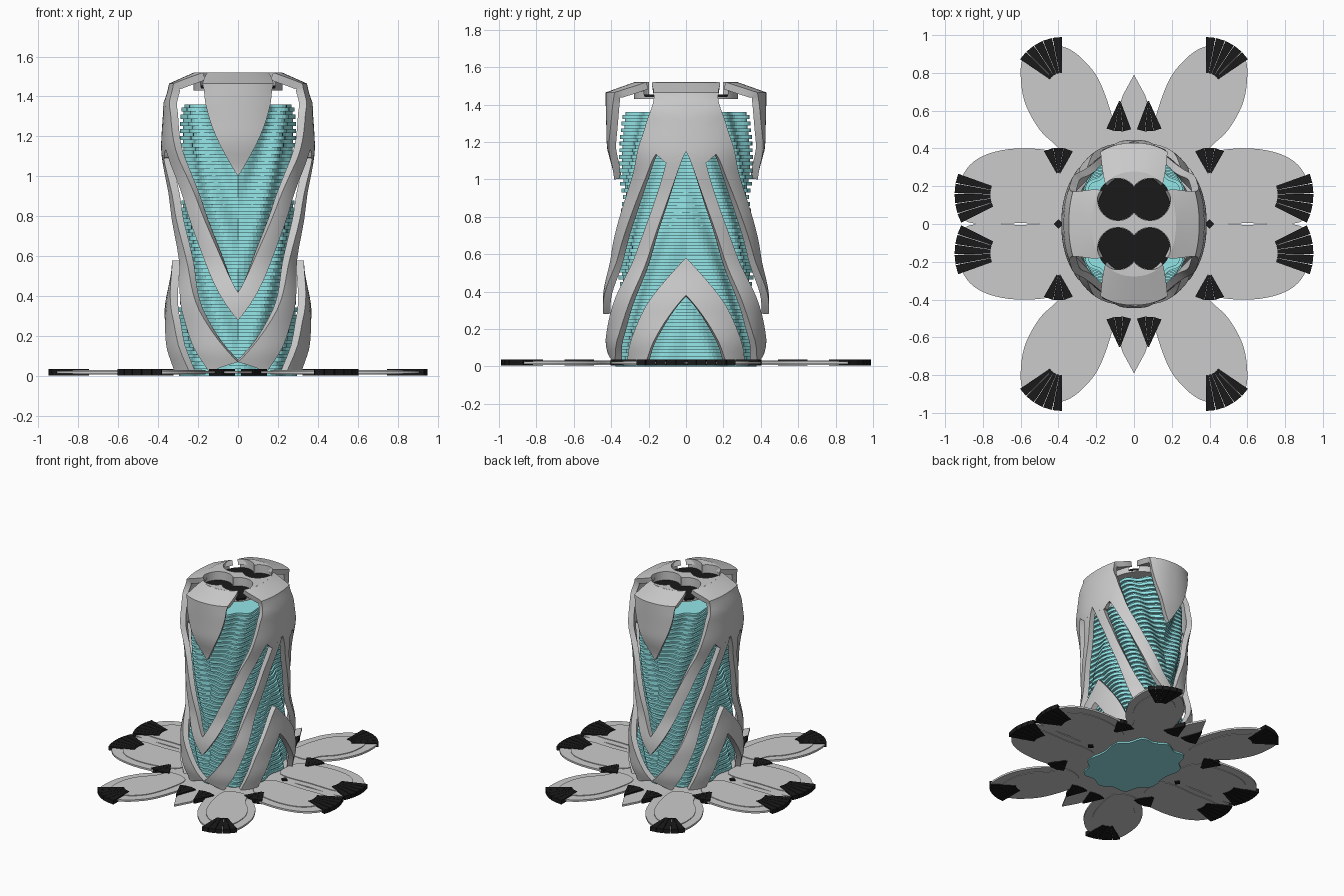
import bpy, bmesh, math
from mathutils import Vector

if "Cube" in bpy.data.objects:
    bpy.data.objects.remove(bpy.data.objects["Cube"])

QUADS = [(1, 1), (-1, 1), (-1, -1), (1, -1)]
RX = [(0, .36), (.15, .38), (.3, .37), (.58, .33), (.85, .35), (1.15, .385), (1.35, .375), (1.465, .345)]
RY = [(0, .405), (.15, .435), (.35, .445), (.6, .41), (1.0, .385), (1.2, .425), (1.465, .43)]
RIM, TOP, S = 1.465, 1.52, 1.605      # S = path position of the inner roof edge


def material(name, col):
    m = bpy.data.materials.new(name)
    m.diffuse_color = (*col, 1)
    m.use_nodes = True
    m.node_tree.nodes["Principled BSDF"].inputs["Base Color"].default_value = m.diffuse_color
    return m


def finish(bm, name, mat=None, smooth=None):
    me = bpy.data.meshes.new(name)
    bm.to_mesh(me)
    bm.free()
    ob = bpy.data.objects.new(name, me)
    bpy.context.collection.objects.link(ob)
    if mat:
        me.materials.append(mat)
    bpy.ops.object.select_all(action='DESELECT')
    bpy.context.view_layer.objects.active = ob
    ob.select_set(True)
    if smooth:
        bpy.ops.object.shade_smooth_by_angle(angle=math.radians(smooth))
    return ob


def lerp_table(tab, z):
    for (a, va), (b, vb) in zip(tab, tab[1:]):
        if z <= b:
            f = max(0, (z - a) / (b - a))
            f = f * f * (3 - 2 * f)
            return va + (vb - va) * f
    return tab[-1][1]


def spline(pts, k, closed=False):
    """Catmull-Rom through 2D points."""
    p = [Vector(q) for q in pts]
    n = len(p)
    out = []
    for i in range(n if closed else n - 1):
        if closed:
            a, b, c, d = p[i - 1], p[i], p[(i + 1) % n], p[(i + 2) % n]
        else:
            a, b, c, d = p[max(i - 1, 0)], p[i], p[i + 1], p[min(i + 2, n - 1)]
        for j in range(k):
            u = j / k
            out.append(.5 * (2 * b + (c - a) * u + (2 * a - 5 * b + 4 * c - d) * u * u
                             + (3 * b - a - 3 * c + d) * u ** 3))
    if not closed:
        out.append(p[-1])
    return out


def oval(ang, rx, ry, n):
    c, s = math.cos(ang), math.sin(ang)
    return (math.copysign(abs(c) ** (2 / n), c) * rx, math.copysign(abs(s) ** (2 / n), s) * ry)


def shell_point(t, s, sx, sy):
    """t: 0 at the side, 1 at the front; s: height, continuing over the roof."""
    f = max(0, (s - RIM) / (S - RIM))
    x, y = oval(min(max(t, 0), 1) * math.pi / 2, lerp_table(RX, s), lerp_table(RY, s), 2.2)
    k = 1 - .36 * f
    return (sx * x * k, sy * y * k, s if f <= 0 else RIM + (TOP - RIM) * f)


def band(name, edge_a, edge_b, k=6, m=8):
    """Curved strip between two edges on the shell, repeated in four quadrants."""
    bm = bmesh.new()
    a, b = spline(edge_a, k), spline(edge_b, k)
    for sx, sy in QUADS:
        rows = [[bm.verts.new(shell_point(*p.lerp(q, j / m), sx, sy)) for j in range(m + 1)]
                for p, q in zip(a, b)]
        for r0, r1 in zip(rows, rows[1:]):
            for j in range(m):
                bm.faces.new((r0[j], r0[j + 1], r1[j + 1], r1[j]))
    bmesh.ops.remove_doubles(bm, verts=bm.verts, dist=.0005)
    bm.normal_update()
    for f in bm.faces:
        c = f.calc_center_median()
        if f.normal.dot(Vector((c.x, c.y, .3))) < 0:
            f.normal_flip()
    ob = finish(bm, name)
    mod = ob.modifiers.new("thickness", 'SOLIDIFY')
    mod.thickness, mod.offset = .04, -1
    bpy.ops.object.modifier_apply(modifier=mod.name)
    bpy.ops.object.shade_smooth_by_angle(angle=math.radians(35))


def prism(bm, pts, z0, z1):
    lo = [bm.verts.new((p[0], p[1], z0)) for p in pts]
    hi = [bm.verts.new((p[0], p[1], z1)) for p in pts]
    n = len(pts)
    fs = [bm.faces.new(lo[::-1]), bm.faces.new(hi)]
    fs += [bm.faces.new((lo[i], lo[(i + 1) % n], hi[(i + 1) % n], hi[i])) for i in range(n)]
    bmesh.ops.recalc_face_normals(bm, faces=fs)


cyan = material("cyan_glass", (.3, .8, .82))
black = material("black", (.01, .01, .01))

# Exoskeleton bands
band("side_arch", [(0, .58), (.3, .32), (.55, .02)], [(0, .38), (.18, .2), (.33, .02)])
band("lower_band", [(0, 1.15), (.2, .78), (.4, .42), (.6, .17), (.76, .02)],
     [(.15, 1.09), (.3, .81), (.45, .58), (.67, .33), (1, .07)])
band("upper_band",
     [(0, S), (0, RIM), (0, 1.15), (.15, 1.09), (.2, 1.14), (.27, 1.1), (.42, .93), (.65, .62), (.8, .46), (1, .28)],
     [(.43, S), (.24, RIM), (.31, 1.3), (.35, 1.23), (.39, 1.17), (.45, 1.09), (.53, 1.0), (.65, .85), (.8, .66), (1, .42)])
band("crown_point", [(1, S), (1, RIM), (1, 1.25), (1, 1.0)], [(.54, S), (.68, RIM), (.8, 1.25), (1, 1.0)])

# Crown plate with four overlapping wells
bm = bmesh.new()
prism(bm, [oval(i * math.tau / 96, .345 * .645, .43 * .645, 2.2) for i in range(96)], 1.43, TOP)
plate = finish(bm, "crown_plate")
for sx, sy in QUADS:
    bm = bmesh.new()
    prism(bm, [(sx * .085 + .108 * math.cos(i * math.tau / 40), sy * .13 + .112 * math.sin(i * math.tau / 40))
               for i in range(40)], 1.445, 1.6)
    cutter = finish(bm, "well_cutter")
    bpy.context.view_layer.objects.active = plate
    mod = plate.modifiers.new("well", 'BOOLEAN')
    mod.operation, mod.solver, mod.object = 'DIFFERENCE', 'EXACT', cutter
    bpy.ops.object.modifier_apply(modifier=mod.name)
    bpy.data.objects.remove(cutter)
bm = bmesh.new()
for sx, sy in QUADS:
    prism(bm, [(sx * .085 + .107 * math.cos(i * math.tau / 40), sy * .13 + .111 * math.sin(i * math.tau / 40))
               for i in range(40)], 1.44, 1.455)
finish(bm, "well_floors", black)

# Stacked floors whose lobes follow the diagonal bands
bm = bmesh.new()
FLOORS, N, H = 38, 96, 1.36
rings = []
for i in range(FLOORS):
    z0, z1 = i * H / FLOORS, (i + 1) * H / FLOORS
    zm = z0 + .58 * (z1 - z0)
    for z, k in ((z0, 1), (zm, 1), (zm, .95), (z1, .95)):
        ring = []
        for j in range(N):
            t = j / N * 4
            t = t % 2 if t % 2 <= 1 else 2 - t % 2
            w = 1 + .055 * math.cos(math.tau * (z0 + 1.2 * t - .25) / .5) - .05 * z0
            x, y = oval(j / N * math.tau, .292 * k * w, .36 * k * w, 2.4)
            ring.append(bm.verts.new((x, y, z)))
        rings.append(ring)
for a, b in zip(rings, rings[1:]):
    for j in range(N):
        bm.faces.new((a[j], a[(j + 1) % N], b[(j + 1) % N], b[j]))
bm.faces.new(rings[0][::-1])
bm.faces.new(rings[-1])
finish(bm, "tower_floors", cyan)

# Flat petal base with raised inner panels
side_petal = [(.2, .02), (.6, .005), (.88, .01), (.93, .13), (.9, .27), (.8, .36), (.62, .4), (.4, .38), (.2, .3)]
front_petal = [(.1, .3), (.1, .5), (.18, .75), (.28, .88), (.38, .94), (.5, .94), (.57, .9), (.6, .82),
               (.58, .65), (.5, .5), (.4, .4), (.3, .25)]
base, panels = bmesh.new(), bmesh.new()
for sx, sy in QUADS:
    for pts, c in ((side_petal, (.62, .18)), (front_petal, (.37, .65))):
        loop = spline(pts, 5, True)
        prism(base, [(p.x * sx, p.y * sy) for p in loop], .012, .026)
        prism(panels, [((c[0] + (p.x - c[0]) * .72) * sx, (c[1] + (p.y - c[1]) * .72) * sy) for p in loop], .008, .031)
for sy in (1, -1):
    prism(base, [(x, y * sy) for x, y in ((0, .79), (.06, .68), (.1, .55), (.1, .3), (-.1, .3), (-.1, .55), (-.06, .68))],
          .012, .026)
prism(base, [oval(i * math.tau / 64, .42, .5, 2.2) for i in range(64)], .012, .026)
finish(base, "base_petals")
finish(panels, "petal_panels")

# Black fans: (centre x, centre y, start angle, end angle, inner radius, outer radius, blades)
FANS = [(.38, .72, 34, 90, .08, .27, 5), (.62, .155, -27, 20, .14, .33, 5),
        (.075, .66, 249, 295, .01, .17, 3), (.4, .25, 60, 120, .02, .155, 3)]
bm = bmesh.new()
for sx, sy in QUADS:
    for cx, cy, a0, a1, r0, r1, n in FANS:
        step = (a1 - a0) / n
        for i in range(n):
            u, v = math.radians(a0 + i * step + .4), math.radians(a0 + (i + 1) * step - .4)
            prism(bm, [(sx * (cx + r * math.cos(a)), sy * (cy + r * math.sin(a)))
                       for r, a in ((r0, u), (r1, u), (r1, v), (r0, v))], .004, .036)
for sx in (1, -1):
    prism(bm, [(sx * .4 + .025, 0), (sx * .4, .025), (sx * .4 - .025, 0), (sx * .4, -.025)], .004, .036)
finish(bm, "black_fans", black)
